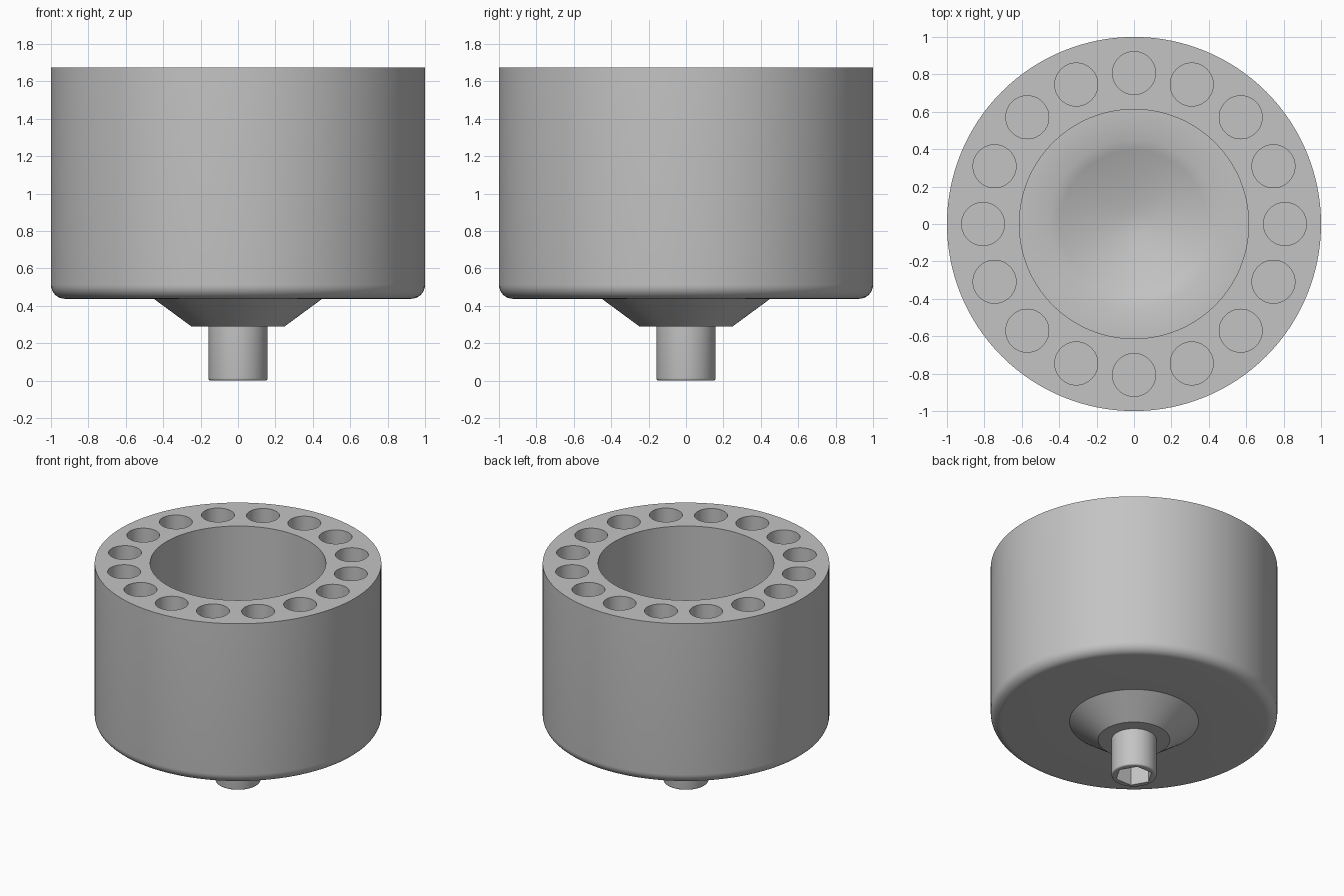
import bpy
import bmesh
from math import cos, sin, pi, radians

default = bpy.data.objects.get("Cube")
if default:
    bpy.data.objects.remove(default, do_unlink=True)

GREY = (0.55, 0.55, 0.55, 1.0)
metal = bpy.data.materials.new("plain grey")
metal.use_nodes = True
metal.diffuse_color = GREY
metal.node_tree.nodes["Principled BSDF"].inputs["Base Color"].default_value = GREY


def make_object(name, bm):
    bmesh.ops.recalc_face_normals(bm, faces=bm.faces[:])
    mesh = bpy.data.meshes.new(name)
    bm.to_mesh(mesh)
    bm.free()
    mesh.materials.append(metal)
    obj = bpy.data.objects.new(name, mesh)
    bpy.context.collection.objects.link(obj)
    return obj


def lathe(name, profile, steps):
    """Spin an (r, z) profile that starts and ends on the axis."""
    bm = bmesh.new()
    verts = [bm.verts.new((r, 0, z)) for r, z in profile]
    edges = [bm.edges.new(pair) for pair in zip(verts, verts[1:])]
    bmesh.ops.spin(bm, geom=verts + edges, cent=(0, 0, 0), axis=(0, 0, 1),
                   angle=2 * pi, steps=steps, use_merge=True)
    bmesh.ops.remove_doubles(bm, verts=bm.verts[:], dist=0.0001)
    return make_object(name, bm)


def add_prism(bm, x, y, radius, z0, z1, sides):
    """Closed upright prism, with its first corner towards +x."""
    ring = [bm.verts.new((x + radius * cos(2 * pi * i / sides),
                          y + radius * sin(2 * pi * i / sides), z0))
            for i in range(sides)]
    base = bm.faces.new(ring)
    top = bmesh.ops.extrude_face_region(bm, geom=[base])["geom"]
    bmesh.ops.translate(bm, vec=(0, 0, z1 - z0),
                        verts=[v for v in top if isinstance(v, bmesh.types.BMVert)])


def select_only(obj):
    bpy.ops.object.select_all(action='DESELECT')
    obj.select_set(True)
    bpy.context.view_layer.objects.active = obj


def cut(obj, cutter):
    cutter.hide_render = True
    select_only(obj)
    mod = obj.modifiers.new("cut", 'BOOLEAN')
    mod.operation = 'DIFFERENCE'
    mod.solver = 'EXACT'
    mod.object = cutter
    bpy.ops.object.modifier_apply(modifier=mod.name)
    bpy.data.objects.remove(cutter, do_unlink=True)
    bpy.ops.object.shade_smooth_by_angle(angle=radians(25))


def fillet(r, z, size, steps):
    """Rounded bottom corner whose outer radius is r and underside is z."""
    return [(r - size + size * sin(a), z + size - size * cos(a))
            for a in (pi / 2 * i / steps for i in range(steps + 1))]


TOP, UNDERSIDE, FLOOR = 1.675, 0.437, 0.58

# Drum with tapered hub below and a shallow dished floor inside
dish = [(0.45 * t / 8, FLOOR - 0.12 * (1 - (t / 8) ** 1.5)) for t in range(8, -1, -1)]
dish[-1] = (0, dish[-1][1])
drum = lathe("drum", [(0, 0.29), (0.25, 0.29), (0.45, UNDERSIDE)]
             + fillet(1.0, UNDERSIDE, 0.075, 8)
             + [(1.0, TOP), (0.613, TOP), (0.613, FLOOR)] + dish, 128)

# Ring of round pockets in the rim
pockets = bmesh.new()
for i in range(16):
    a = 2 * pi * i / 16
    add_prism(pockets, 0.807 * cos(a), 0.807 * sin(a), 0.115, FLOOR, TOP + 0.1, 40)
cut(drum, make_object("pocket_cutter", pockets))

# Drive shaft with a hexagonal socket in its end
shaft = lathe("drive_shaft", [(0, 0)] + fillet(0.158, 0, 0.012, 4)
              + [(0.158, 0.3), (0, 0.3)], 64)
socket = bmesh.new()
add_prism(socket, 0, 0, 0.13, -0.1, 0.16, 6)
cut(shaft, make_object("socket_cutter", socket))
